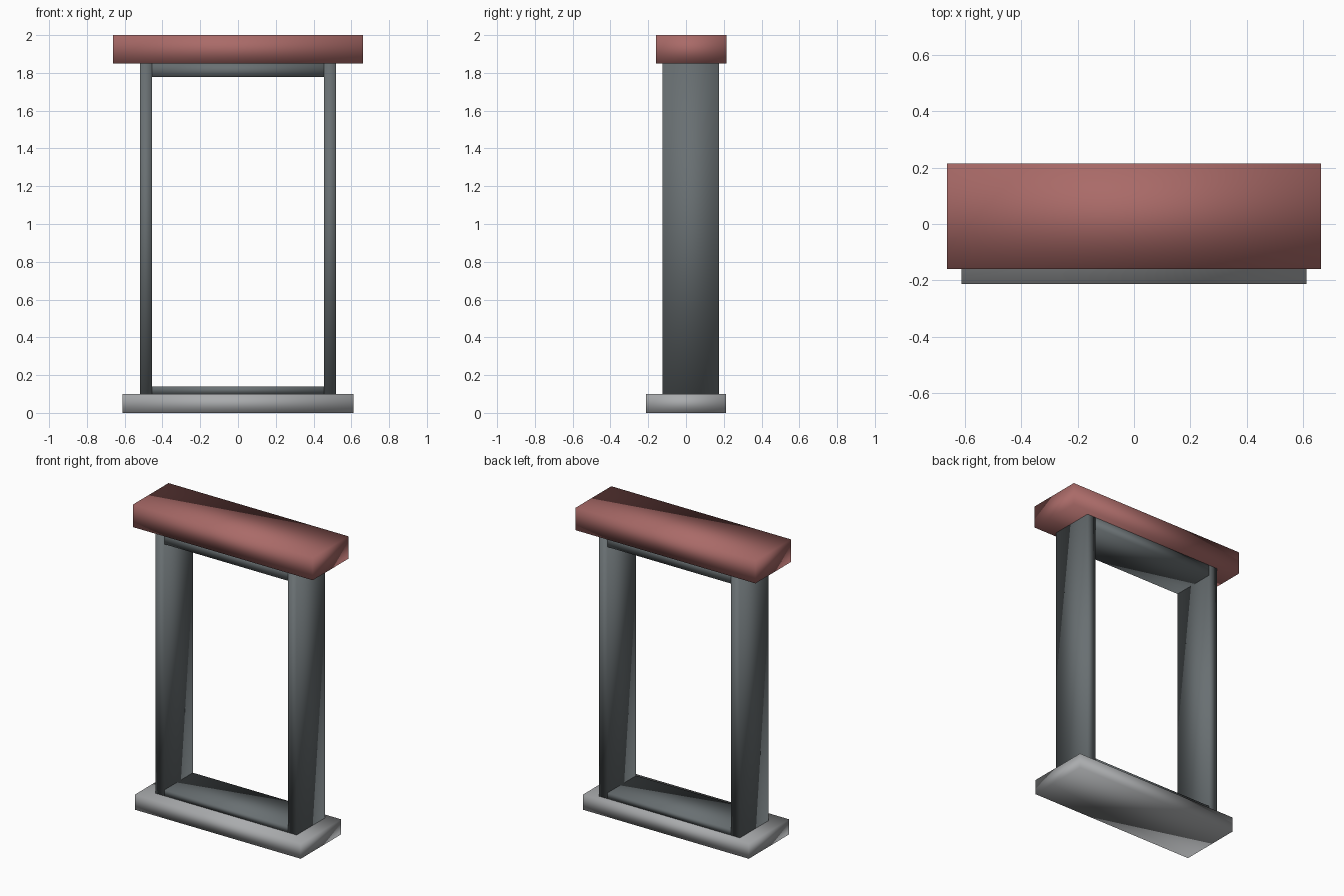
import bpy
import bmesh
from mathutils import Vector

cube = bpy.data.objects.get("Cube")
if cube:
    bpy.data.objects.remove(cube, do_unlink=True)


def make_material(name, rgb):
    mat = bpy.data.materials.new(name)
    mat.use_nodes = True
    colour = (*rgb, 1.0)
    mat.diffuse_color = colour
    bsdf = next(n for n in mat.node_tree.nodes if n.type == "BSDF_PRINCIPLED")
    bsdf.inputs["Base Color"].default_value = colour
    return mat


red = make_material("brick_red", (0.40, 0.145, 0.138))
dark = make_material("slate_grey", (0.14, 0.16, 0.168))
pale = make_material("pale_stone", (0.40, 0.41, 0.42))


def box(name, low, high, mat):
    """Smooth-shaded block spanning two opposite corners."""
    low, high = Vector(low), Vector(high)
    bm = bmesh.new()
    bmesh.ops.create_cube(bm, size=1)
    for v in bm.verts:
        v.co = (low + high) / 2 + v.co * (high - low)
    for f in bm.faces:
        f.smooth = True
    mesh = bpy.data.meshes.new(name)
    bm.to_mesh(mesh)
    bm.free()
    mesh.materials.append(mat)
    obj = bpy.data.objects.new(name, mesh)
    bpy.context.collection.objects.link(obj)
    return obj


# Shared frame measurements
front, back = -0.125, 0.175
inner, outer = 0.455, 0.52
sill_top, lintel_base = 0.10, 1.85

# Slabs above and below the opening
box("sill", (-0.612, -0.213, 0), (0.612, 0.213, sill_top), pale)
box("lintel", (-0.663, -0.16, lintel_base), (0.663, 0.215, 2), red)

# Upright jambs
box("left_jamb", (inner, front, sill_top), (outer, back, lintel_base), dark)
box("right_jamb", (-outer, front, sill_top), (-inner, back, lintel_base), dark)

# Horizontal rails between the jambs
box("top_rail", (-inner, front, 1.778), (inner, back, lintel_base), dark)
box("bottom_rail", (-inner, front, sill_top), (inner, back, 0.14), dark)
